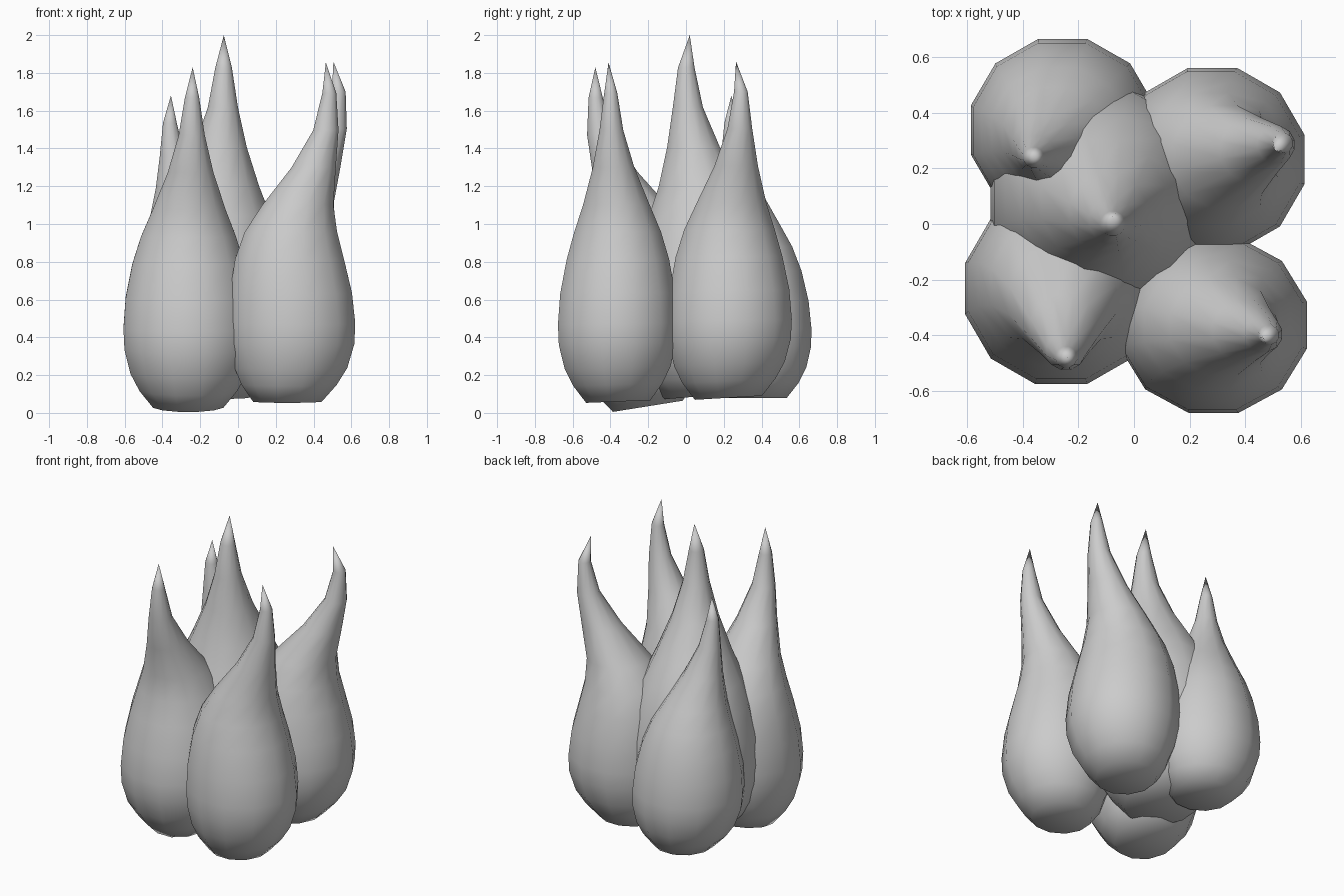
import bpy
import bmesh
from math import cos, sin, pi

cube = bpy.data.objects.get("Cube")
if cube:
    bpy.data.objects.remove(cube, do_unlink=True)

# One plain grey for every flame
grey = bpy.data.materials.new("plain_grey")
grey.use_nodes = True
colour = (0.6, 0.6, 0.6, 1.0)
grey.diffuse_color = colour
grey.node_tree.nodes["Principled BSDF"].inputs["Base Color"].default_value = colour

SIDES = 12

# Shared teardrop profile: height, radius, and lean from base towards tip
PROFILE = [
    (0.00, 0.54, -0.10),
    (0.05, 0.75, -0.05),
    (0.10, 0.89, 0.00),
    (0.17, 0.985, 0.03),
    (0.23, 1.00, 0.03),
    (0.32, 0.965, 0.00),
    (0.42, 0.86, -0.04),
    (0.50, 0.73, 0.00),
    (0.58, 0.56, 0.20),
    (0.69, 0.35, 0.65),
    (0.80, 0.20, 1.00),
    (0.91, 0.11, 1.10),
]


def flame(name, base, reach, tip, radii, slope=0.0, straight=0.0):
    """Build one teardrop flame that leans from base to reach and ends at tip.
    Slope tilts its underside along y, straight evens out its curved lean."""
    bm = bmesh.new()
    rings = []
    centres = []
    for height, width, lean in PROFILE:
        lean += (height - lean) * straight
        cx = base[0] + (reach[0] - base[0]) * lean
        cy = base[1] + (reach[1] - base[1]) * lean
        cz = base[2] + (tip[2] - base[2]) * height
        centres.append((cx, cy, cz))
        ring = []
        for i in range(SIDES):
            angle = 2 * pi * (i + 0.5) / SIDES
            dx = radii[0] * width * cos(angle)
            dy = radii[1] * width * sin(angle)
            dz = slope * dy * (1 - height) ** 4
            ring.append(bm.verts.new((cx + dx, cy + dy, cz + dz)))
        rings.append(ring)

    bottom = bm.verts.new(centres[0])
    top = bm.verts.new(tip)
    for i in range(SIDES):
        j = (i + 1) % SIDES
        bm.faces.new((bottom, rings[0][j], rings[0][i]))
        for low, high in zip(rings, rings[1:]):
            bm.faces.new((low[i], low[j], high[j], high[i]))
        bm.faces.new((rings[-1][i], rings[-1][j], top))

    for face in bm.faces:
        face.smooth = True
    bmesh.ops.recalc_face_normals(bm, faces=bm.faces)
    mesh = bpy.data.meshes.new(name)
    bm.to_mesh(mesh)
    bm.free()
    mesh.materials.append(grey)
    obj = bpy.data.objects.new(name, mesh)
    bpy.context.collection.objects.link(obj)


# Four outer flames around a taller central one
flame("front_right_flame", (-0.262, -0.225, 0.035), (-0.245, -0.455),
      (-0.24, -0.48, 1.83), (0.357, 0.355), slope=0.16)
flame("front_left_flame", (0.28, -0.362, 0.06), (0.465, -0.395),
      (0.465, -0.41, 1.855), (0.347, 0.326), slope=0.04)
flame("back_left_flame", (0.275, 0.23, 0.08), (0.51, 0.285),
      (0.505, 0.265, 1.86), (0.342, 0.34), slope=0.06)
flame("back_right_flame", (-0.24, 0.352, 0.08), (-0.36, 0.24),
      (-0.355, 0.24, 1.68), (0.342, 0.338), straight=0.5)
flame("central_flame", (-0.118, 0.095, 0.09), (-0.08, 0.01),
      (-0.075, 0.02, 2.0), (0.412, 0.412), slope=0.08)
